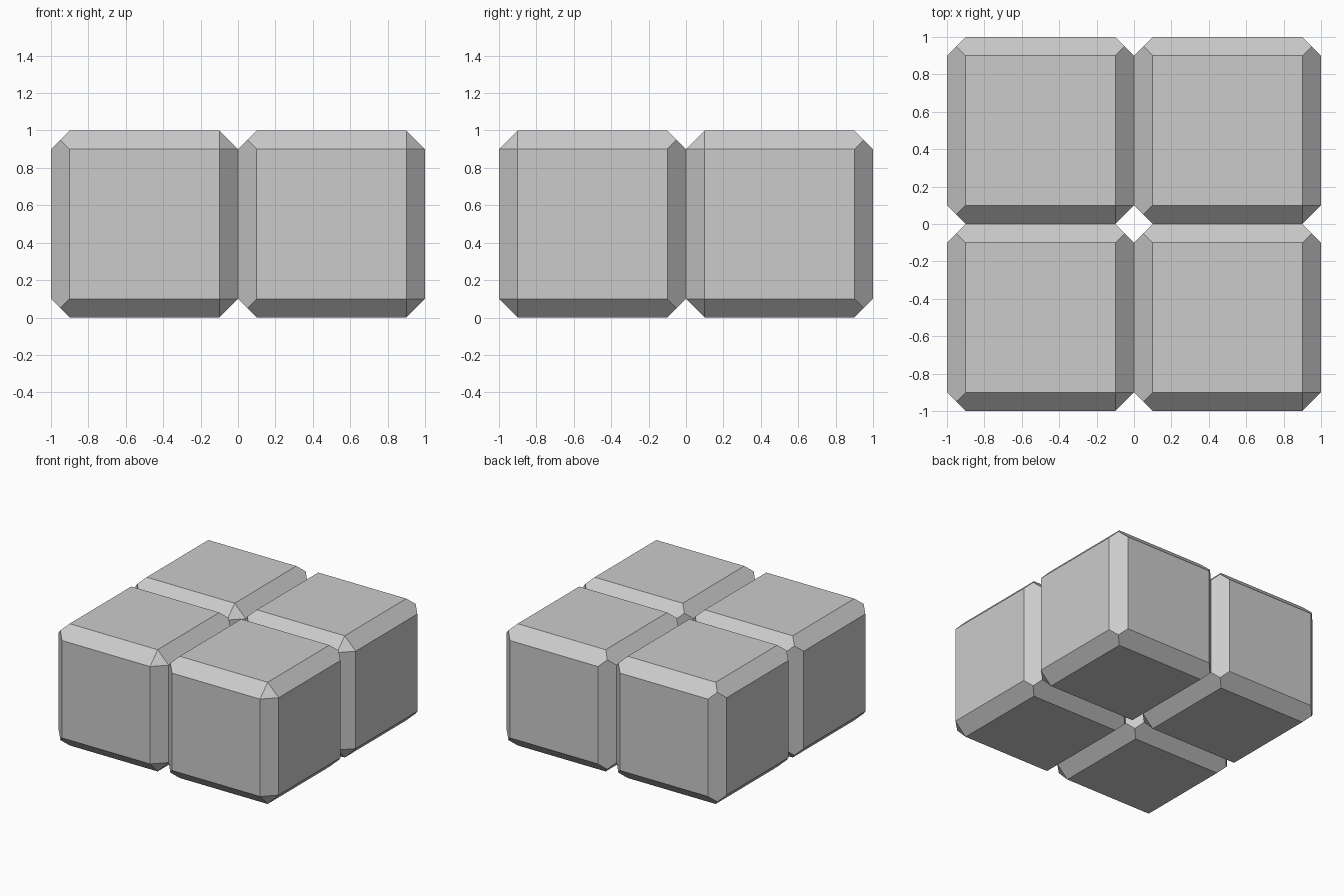
import bpy, bmesh
from itertools import product

if "Cube" in bpy.data.objects:
    bpy.data.objects.remove(bpy.data.objects["Cube"])

H, C = 0.5, 0.1  # half size of a block, chamfer width


def chamfered_block(name, x, y):
    """Unit cube, all edges chamfered; mitred corners, flat-cut on the front right edge."""
    bm = bmesh.new()
    i, m = H - C, H - C / 2
    for sx, sy, sz in product((-1, 1), repeat=3):
        corner = [(H, i, i), (i, H, i), (i, i, H)]
        if not (sx > 0 and sy < 0):
            corner.append((m, m, m))  # mitre point where three chamfers meet
        for a, b, c in corner:
            bm.verts.new((a * sx, b * sy, c * sz))
    bmesh.ops.convex_hull(bm, input=bm.verts[:])
    bmesh.ops.dissolve_limit(bm, angle_limit=0.01, verts=bm.verts[:], edges=bm.edges[:])
    bmesh.ops.recalc_face_normals(bm, faces=bm.faces[:])
    mesh = bpy.data.meshes.new(name)
    bm.to_mesh(mesh)
    bm.free()
    obj = bpy.data.objects.new(name, mesh)
    obj.location = (x, y, H)
    bpy.context.collection.objects.link(obj)


# Two by two grid of touching blocks
for xn, x in (("left", -H), ("right", H)):
    for yn, y in (("front", -H), ("back", H)):
        chamfered_block(f"{yn}_{xn}_block", x, y)
